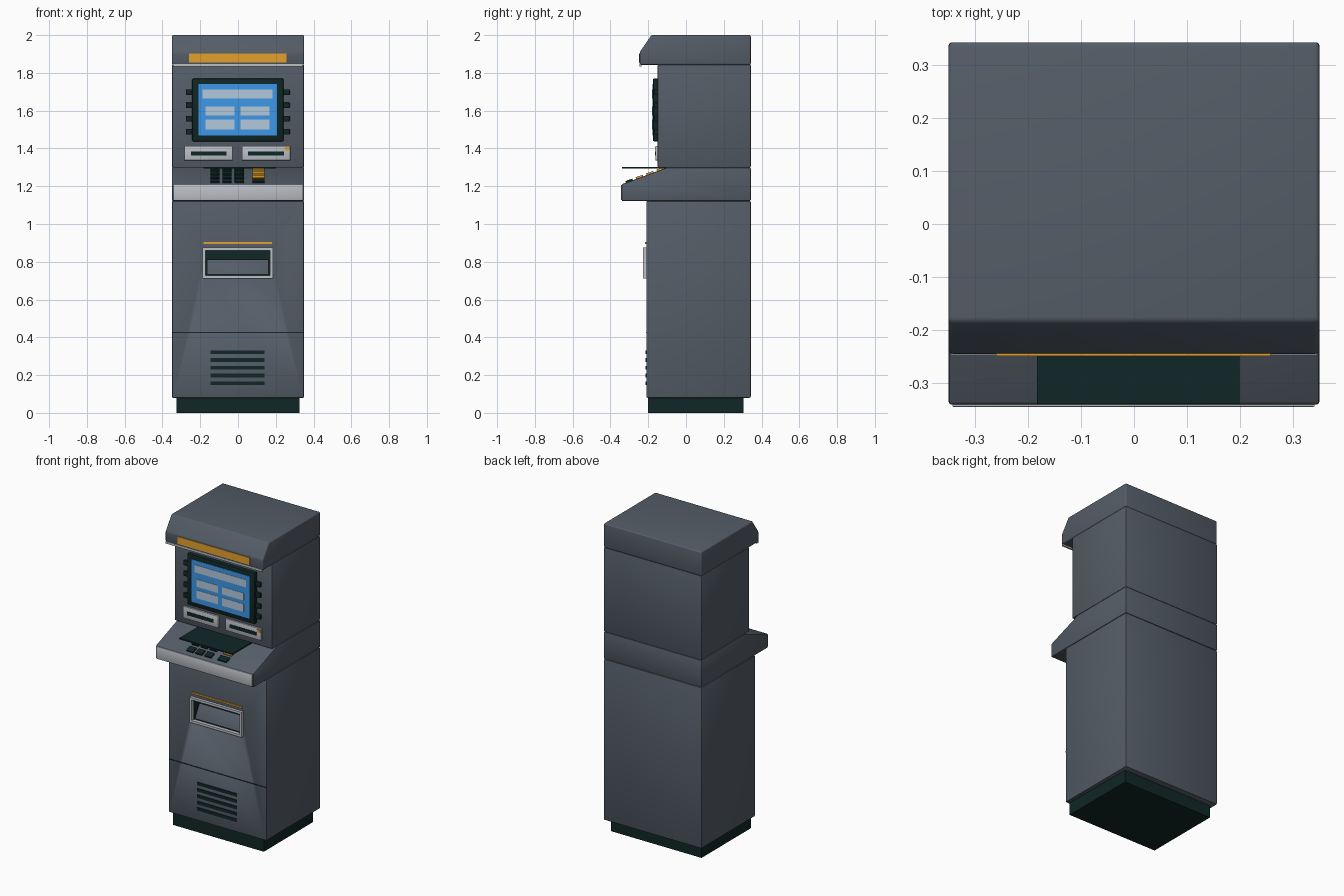
import bpy, bmesh, math

if "Cube" in bpy.data.objects:
    bpy.data.objects.remove(bpy.data.objects["Cube"])


def material(name, rgb):
    m = bpy.data.materials.new(name)
    m.diffuse_color = (*rgb, 1)
    m.use_nodes = True
    m.node_tree.nodes["Principled BSDF"].inputs["Base Color"].default_value = m.diffuse_color
    return m


GREY = material("slate_grey", (0.089, 0.109, 0.136))
DARK = material("dark_green_black", (0.005, 0.019, 0.019))
SILVER = material("silver", (0.503, 0.527, 0.565))
ORANGE = material("amber", (0.775, 0.352, 0.027))
BLUE = material("screen_blue", (0.048, 0.314, 0.807))
PALE = material("pale_blue", (0.456, 0.58, 0.72))


def prism(name, profile, x0, x1, mat, bevel=0.0, segs=2):
    """Extrude a (y, z) profile from x0 to x1, with optional rounded edges."""
    bm = bmesh.new()
    a = [bm.verts.new((x0, y, z)) for y, z in profile]
    b = [bm.verts.new((x1, y, z)) for y, z in profile]
    bm.faces.new(a)
    bm.faces.new(b)
    n = len(a)
    for i in range(n):
        j = (i + 1) % n
        bm.faces.new((a[i], a[j], b[j], b[i]))
    bmesh.ops.recalc_face_normals(bm, faces=bm.faces)
    if bevel:
        bmesh.ops.bevel(bm, geom=bm.edges[:], offset=bevel, segments=segs,
                        profile=0.5, affect='EDGES')
    me = bpy.data.meshes.new(name)
    bm.to_mesh(me)
    bm.free()
    me.shade_smooth()
    me.set_sharp_from_angle(angle=math.radians(35))
    ob = bpy.data.objects.new(name, me)
    bpy.context.collection.objects.link(ob)
    me.materials.append(mat)
    return ob


def box(name, x0, x1, y0, y1, z0, z1, mat, bevel=0.0):
    return prism(name, [(y0, z0), (y1, z0), (y1, z1), (y0, z1)], x0, x1, mat, bevel)


BACK = 0.343

# Main housing
box("plinth", -0.325, 0.325, -0.2, 0.305, 0, 0.085, DARK)
cabinet = box("lower_cabinet", -0.35, 0.35, -0.21, BACK, 0.08, 1.122, GREY, 0.007)
box("upper_cabinet", -0.35, 0.35, -0.15, BACK, 1.298, 1.845, GREY, 0.007)
prism("shelf", [(-0.341, 1.122), (BACK, 1.122), (BACK, 1.299), (-0.1, 1.299), (-0.341, 1.21)],
      -0.35, 0.35, GREY, 0.006)
prism("hood", [(-0.245, 1.843), (BACK, 1.843), (BACK, 2.0), (-0.183, 2.0), (-0.245, 1.91)],
      -0.35, 0.35, GREY, 0.008, 3)

# Hood trim
box("hood_lip", -0.345, 0.345, -0.247, -0.235, 1.834, 1.848, SILVER)
box("hood_light_strip", -0.26, 0.258, -0.249, -0.242, 1.855, 1.903, ORANGE)

# Shelf front plate
box("shelf_front_plate", -0.343, 0.341, -0.345, -0.336, 1.127, 1.206, SILVER, 0.002)

# Screen
box("screen_bezel", -0.243, 0.241, -0.175, -0.145, 1.438, 1.77, DARK, 0.006)
box("screen", -0.208, 0.206, -0.178, -0.17, 1.468, 1.742, BLUE)
box("screen_header", -0.187, 0.183, -0.18, -0.175, 1.665, 1.713, PALE)
for x0, x1 in ((-0.171, -0.018), (0.013, 0.167)):
    for z0, z1 in ((1.575, 1.623), (1.501, 1.553)):
        box("screen_tile", x0, x1, -0.18, -0.175, z0, z1, PALE)

# Buttons beside the screen
for z in (1.697, 1.628, 1.557, 1.488):
    for x in (-0.259, 0.257):
        box("side_button", x - 0.017, x + 0.017, -0.168, -0.145, z - 0.015, z + 0.015, DARK, 0.004)

# Card and receipt slots
for x0, x1, name in ((-0.283, -0.029, "receipt"), (0.021, 0.277, "card")):
    box(name + "_plate", x0, x1, -0.161, -0.145, 1.337, 1.413, SILVER, 0.002)
    box(name + "_slot", x0 + 0.033, x1 - 0.033, -0.164, -0.158, 1.363, 1.385, DARK)
box("card_indicator", 0.25, 0.274, -0.165, -0.158, 1.389, 1.407, ORANGE)

# Keypad cover plate and sloping keys
box("keypad_plate", -0.183, 0.199, -0.34, -0.1, 1.293, 1.301, DARK)
SLOPE = math.atan2(0.089, 0.241)
for row, y in enumerate((-0.30, -0.245, -0.19, -0.135)):
    for col, (x, w) in enumerate(((-0.122, 0.049), (-0.058, 0.049), (0.007, 0.049), (0.109, 0.065))):
        mat = ORANGE if col == 3 and row > 0 else DARK
        key = box("key", -w / 2, w / 2, -0.02, 0.02, -0.004, 0.009, mat, 0.002)
        key.location = (x, y, 1.21 + (y + 0.341) * math.tan(SLOPE))
        key.rotation_euler.x = SLOPE

# Cash opening: dark recess, sloping tray and frame
cabinet.data.materials.append(DARK)
cutter = box("recess_cutter", -0.172, 0.17, -0.3, -0.145, 0.726, 0.861, GREY)
cutter.data.materials.append(DARK)
for p in cutter.data.polygons:
    p.material_index = 1
cutter.hide_render = True
cutter.hide_viewport = True
cut = cabinet.modifiers.new("recess", 'BOOLEAN')
cut.operation = 'DIFFERENCE'
cut.solver = 'EXACT'
cut.object = cutter
prism("cash_tray", [(-0.208, 0.733), (-0.15, 0.733), (-0.15, 0.812), (-0.165, 0.812)],
      -0.165, 0.163, GREY, 0.003)
FX0, FX1, FZ0, FZ1, T = -0.187, 0.185, 0.712, 0.875, 0.015
for z in (FZ0, FZ1 - T):
    box("cash_frame_rail", FX0, FX1, -0.228, -0.205, z, z + T, SILVER)
for x in (FX0, FX1 - T):
    box("cash_frame_post", x, x + T, -0.228, -0.205, FZ0 + T, FZ1 - T, SILVER)
box("cash_light_strip", -0.183, 0.179, -0.217, -0.205, 0.894, 0.904, ORANGE)

# Service door seam and vents
box("door_seam", -0.347, 0.347, -0.212, -0.205, 0.422, 0.428, DARK)
for i in range(5):
    z = 0.157 + i * 0.041
    box("vent", -0.145, 0.141, -0.214, -0.205, z - 0.01, z + 0.01, DARK)
